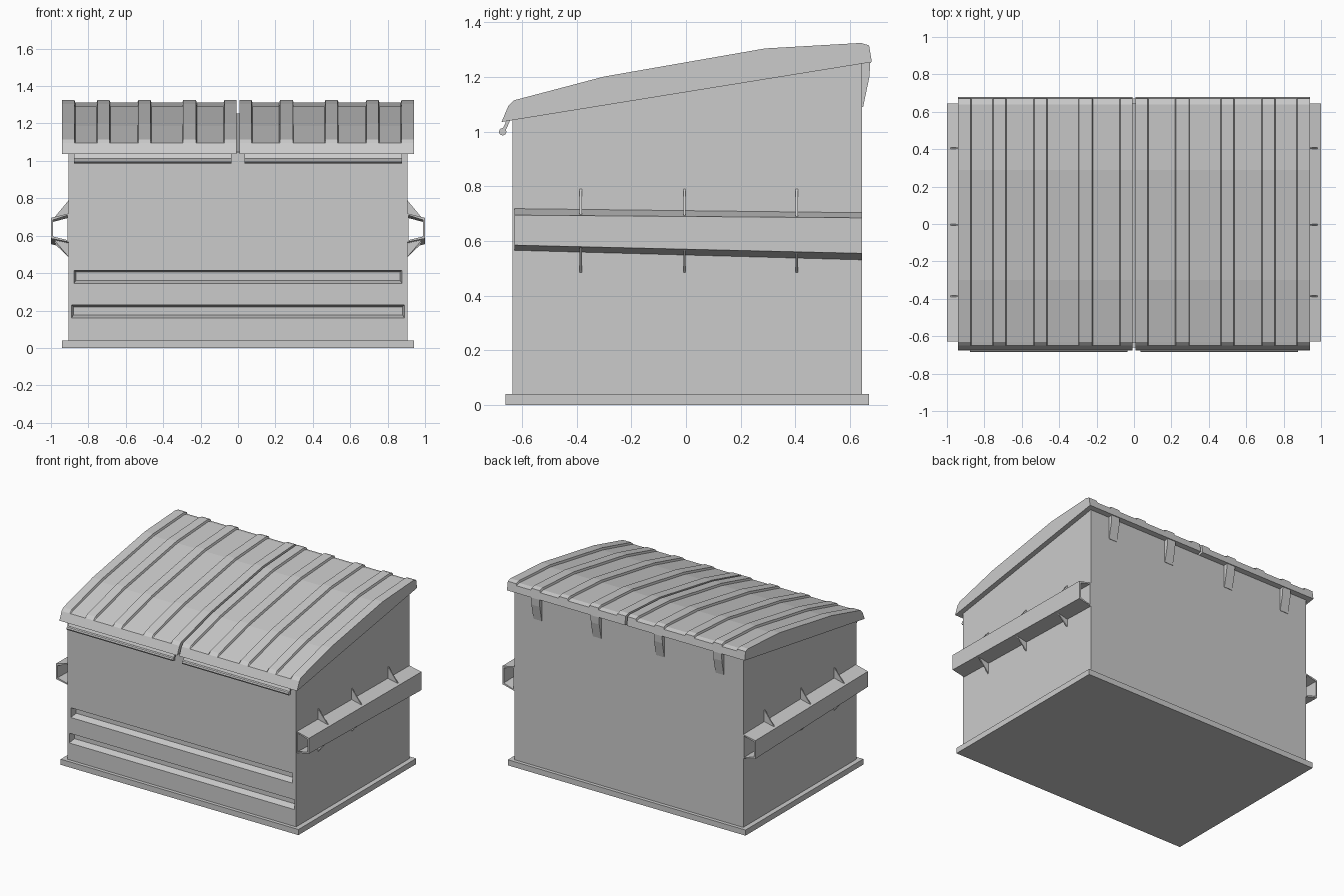
import bpy, bmesh, math

cube = bpy.data.objects.get("Cube")
if cube:
    bpy.data.objects.remove(cube, do_unlink=True)

steel = bpy.data.materials.new("grey steel")
steel.use_nodes = True
GREY = (0.6, 0.6, 0.6, 1)
steel.diffuse_color = GREY
steel.node_tree.nodes["Principled BSDF"].inputs["Base Color"].default_value = GREY


def loft(name, loops, closed=False):
    """Skin a row of matching loops; cap the ends, or join them into a ring."""
    bm = bmesh.new()
    rows = [[bm.verts.new(p) for p in loop] for loop in loops]
    n = len(rows[0])
    pairs = list(zip(rows, rows[1:]))
    if closed:
        pairs.append((rows[-1], rows[0]))
    else:
        bm.faces.new(rows[0])
        bm.faces.new(rows[-1])
    for a, b in pairs:
        for i in range(n):
            j = (i + 1) % n
            bm.faces.new((a[i], a[j], b[j], b[i]))
    bmesh.ops.recalc_face_normals(bm, faces=bm.faces)
    mesh = bpy.data.meshes.new(name)
    bm.to_mesh(mesh)
    bm.free()
    mesh.materials.append(steel)
    obj = bpy.data.objects.new(name, mesh)
    bpy.context.collection.objects.link(obj)
    return obj


def at_x(profile, x):
    return [(x, y, z) for y, z in profile]


def at_y(profile, y):
    return [(x, y, z) for x, z in profile]


def bar_x(name, profile, x0, x1):
    return loft(name, [at_x(profile, x0), at_x(profile, x1)])


def rect(w, z0, z1):
    return [(-w, z0), (w, z0), (w, z1), (-w, z1)]


# Base plate and sloped-top body
bar_x("base_plate", [(-0.66, 0), (0.67, 0), (0.67, 0.04), (-0.66, 0.04)], -0.94, 0.94)
body = bar_x("body", [(-0.635, 0.03), (0.645, 0.03), (0.645, 1.252), (-0.635, 1.047)],
             -0.905, 0.905)

# Two flared grooves pressed into the front wall
for name, w, z0 in (("lower_groove", 0.89, 0.16), ("upper_groove", 0.877, 0.345)):
    mouth = rect(w, z0, z0 + 0.07)
    floor = rect(w - 0.01, z0 + 0.016, z0 + 0.06)
    cutter = loft(name + "_cutter", [at_y(mouth, -0.68), at_y(mouth, -0.635), at_y(floor, -0.59)])
    cutter.hide_render = True
    cutter.hide_set(True)
    cut = body.modifiers.new(name, "BOOLEAN")
    cut.operation = "DIFFERENCE"
    cut.solver = "EXACT"
    cut.object = cutter

# Lid profiles: raised ribs and the lower panels between them
UNDER = [(0.68, 1.255), (-0.675, 1.036), (-0.65, 1.095)]
RIB = UNDER + [(-0.63, 1.115), (-0.3, 1.202), (0.29, 1.305), (0.64, 1.325), (0.67, 1.316)]
PANEL = UNDER + [(-0.63, 1.101), (-0.3, 1.187), (0.29, 1.29), (0.64, 1.311), (0.672, 1.303)]
RIB_SPANS = [(0.008, 0.073), (0.225, 0.293), (0.467, 0.533), (0.687, 0.752), (0.875, 0.94)]
STEP = 0.005
BEAD = [(-0.671 + 0.014 * math.cos(k * math.pi / 4), 1.0 + 0.014 * math.sin(k * math.pi / 4))
        for k in range(8)]
LIP = [(-0.64, 1.05), (-0.655, 1.045), (-0.676, 1.0), (-0.662, 1.0)]

# Side pocket sections at the front and back end
POCKET_ENDS = [(-0.627, 0.565, 0.585, 0.695, 0.72), (0.645, 0.53, 0.555, 0.685, 0.705)]
WALL = 0.011


def pocket_loop(s, y, z0, z1, z2, z3, t):
    prof = [(0.9 + t, z0 + t), (1 - t, z1 + t), (1 - t, z2 - t), (0.9 + t, z3 - t)]
    return [(s * x, y, z) for x, z in prof]


for s, side in ((1, "left"), (-1, "right")):
    # Ribbed lid half
    loops = []
    for i, (x0, x1) in enumerate(RIB_SPANS):
        if i:
            loops.append(at_x(PANEL, s * (x0 - STEP)))
        loops += [at_x(RIB, s * x0), at_x(RIB, s * x1)]
        if i < len(RIB_SPANS) - 1:
            loops.append(at_x(PANEL, s * (x1 + STEP)))
    loft(side + "_lid", loops)

    # Rolled lifting lip under the lid's front edge
    bar_x(side + "_lid_lip", LIP, s * 0.036, s * 0.877)
    bar_x(side + "_lid_bead", BEAD, s * 0.036, s * 0.877)

    # Open-ended lifting pocket
    front, back = POCKET_ENDS
    loft(side + "_lifting_pocket",
         [pocket_loop(s, *front, 0), pocket_loop(s, *back, 0),
          pocket_loop(s, *back, WALL), pocket_loop(s, *front, WALL)], closed=True)

    # Triangular gussets above and below the pocket
    for i, y in enumerate((-0.385, -0.005, 0.405)):
        f = (y + 0.627) / 1.272
        low, low_out, top_out, top = [a + (b - a) * f for a, b in zip(front[1:], back[1:])]
        for where, tip, out, root in (("upper", 0.79, top_out, top), ("lower", 0.485, low_out, low)):
            tri = [(s * 0.9, tip), (s * 0.905, tip), (s * 0.985, out), (s * 0.9, root)]
            loft(f"{side}_{where}_gusset_{i + 1}", [at_y(tri, y - 0.004), at_y(tri, y + 0.004)])

    # Tapered hinge brackets on the back wall
    for i, x in enumerate((0.25, 0.72)):
        bracket = [(0.64, 1.09), (0.648, 1.09), (0.671, 1.2), (0.675, 1.262), (0.64, 1.262)]
        bar_x(f"{side}_hinge_{i + 1}", bracket, s * x - 0.033, s * x + 0.033)
